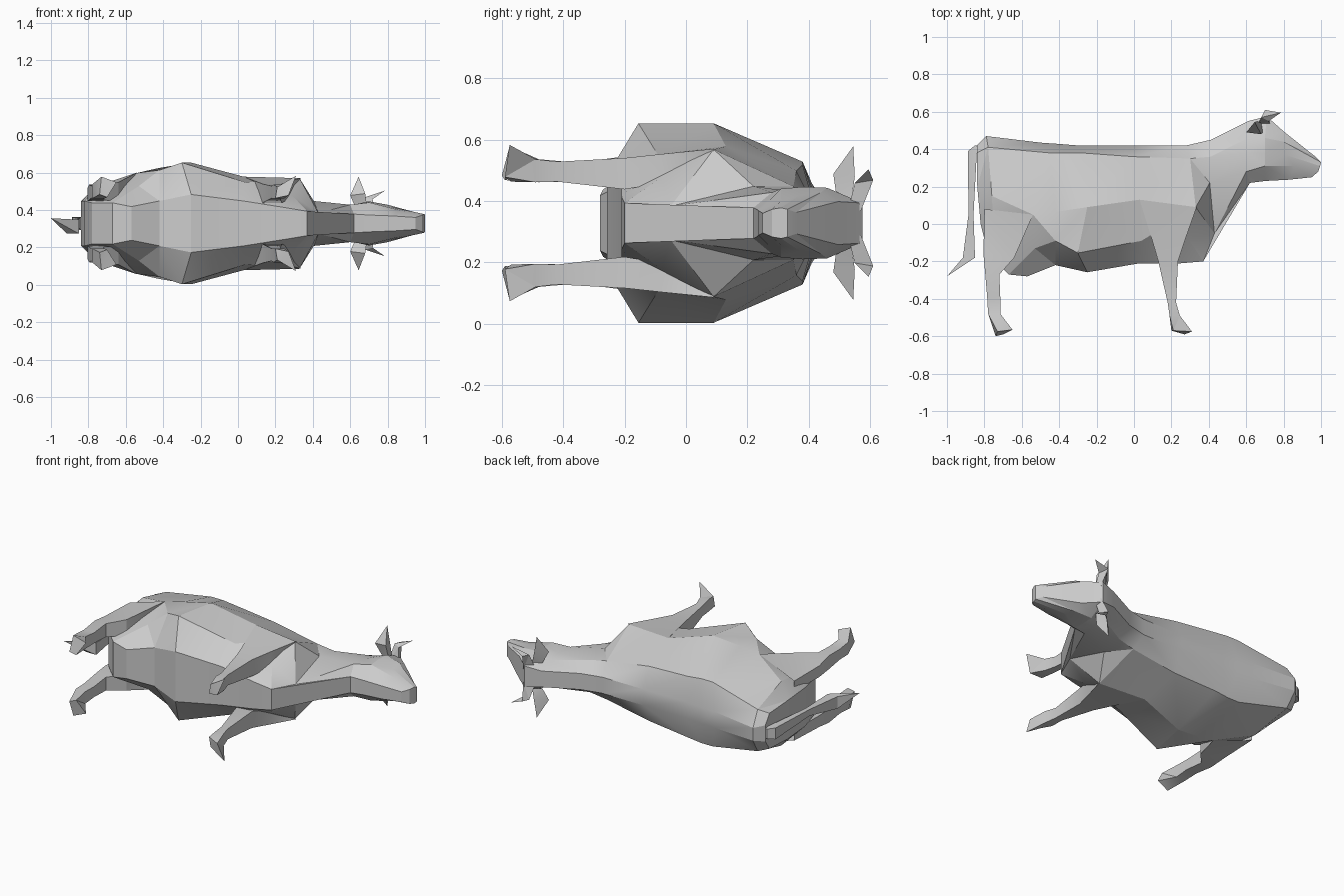
import bpy, bmesh, math

MID = 0.328  # height of the animal's plane of symmetry (it lies on its side)

hide = bpy.data.materials.new("grey_hide")
hide.diffuse_color = (0.6, 0.6, 0.6, 1)


def loft(name, rings, both_sides=False, open_root=False):
    """Skin rings of (x, y, offset from mid-plane); optionally mirror a copy."""
    bm = bmesh.new()
    for side in ((1, -1) if both_sides else (1,)):
        loops = [[bm.verts.new((x, y, MID + side * w)) for x, y, w in r] for r in rings]
        n = len(loops[0])
        for a, b in zip(loops, loops[1:]):
            for i in range(n):
                j = (i + 1) % n
                face = (a[i], a[j], b[j], b[i])
                bm.faces.new(face if side > 0 else face[::-1])
        root = bm.faces.new(loops[0])
        bm.faces.new(loops[-1])
        bmesh.ops.recalc_face_normals(bm, faces=bm.faces[:])
        if open_root:  # the root is buried in the body
            bm.faces.remove(root)
    bmesh.ops.remove_doubles(bm, verts=bm.verts[:], dist=0.0005)
    bmesh.ops.triangulate(bm, faces=bm.faces[:])
    mesh = bpy.data.meshes.new(name)
    bm.to_mesh(mesh)
    bm.free()
    mesh.materials.append(hide)
    ob = bpy.data.objects.new(name, mesh)
    bpy.context.collection.objects.link(ob)
    bpy.ops.object.select_all(action='DESELECT')
    ob.select_set(True)
    bpy.context.view_layer.objects.active = ob
    bpy.ops.object.shade_smooth_by_angle(angle=math.radians(20))
    return ob


def full(half):
    """Close a half section, running from spine to belly, by mirroring it."""
    return half + [(x, y, -w) for x, y, w in reversed(half)]


def box(y, x0, x1, w0, w1):
    """Four-sided limb section at height y."""
    return [(x0, y, w0), (x1, y, w0), (x1, y, w1), (x0, y, w1)]


# Torso sections, rump to neck
torso = [
    [(-.84, .42, .05), (-.84, .38, .11), (-.838, .2, .12), (-.82, 0, .12), (-.78, -.16, .11)],
    [(-.79, .47, .04), (-.78, .41, .13), (-.76, .15, .2), (-.75, -.04, .18), (-.67, -.27, .11)],
    [(-.5, .435, .05), (-.45, .38, .2), (-.54, .05, .27), (-.53, -.13, .2), (-.57, -.28, .09)],
    [(-.4, .428, .05), (-.37, .38, .2), (-.42, .065, .297), (-.42, -.09, .285), (-.42, -.22, .12)],
    [(-.3, .42, .05), (-.28, .38, .19), (-.25, .09, .325), (-.3, -.155, .325), (-.25, -.258, .155)],
    [(0, .42, .05), (0, .36, .17), (.03, .13, .25), (.04, -.09, .22), (.03, -.21, .12)],
    [(.28, .42, .05), (.3, .35, .12), (.33, .09, .24), (.29, -.08, .15), (.25, -.21, .085)],
    [(.41, .45, .05), (.41, .36, .1), (.405, .22, .12), (.43, -.05, .055), (.37, -.2, .065)],
]

# Throat and head sections, through to the muzzle
head = [
    [(.61, .55, .05), (.61, .46, .085), (.61, .38, .098), (.6, .28, .1), (.62, .22, .05)],
    [(.71, .575, .065), (.7, .46, .115), (.7, .38, .118), (.7, .31, .112), (.7, .23, .045)],
    [(.8, .495, .07), (.8, .44, .1), (.81, .37, .09), (.86, .31, .072), (.83, .237, .04)],
    [(.97, .36, .035), (1, .33, .045), (.995, .31, .05), (.985, .28, .045), (.95, .25, .032)],
]
loft("body_and_head", [full(r) for r in torso + head])

# Front legs: shoulder wedge, knee, hoof
loft("front_legs", [
    [(.05, .13, .2), (.32, .09, .19), (.335, .09, .242), (.03, .13, .25)],
    box(-.08, .095, .275, .13, .225),
    box(-.2, .13, .235, .11, .212),
    box(-.42, .18, .225, .135, .2),
    box(-.49, .19, .245, .133, .208),
    [(.2, -.57, .135), (.27, -.59, .15), (.31, -.575, .255), (.21, -.57, .195)],
], True, True)

# Hind legs: thigh, hock, hoof
loft("hind_legs", [
    [(-.8, .08, .12), (-.56, .05, .18), (-.54, .05, .272), (-.8, .08, .185)],
    [(-.805, -.16, .12), (-.64, -.18, .12), (-.64, -.18, .22), (-.805, -.16, .19)],
    box(-.27, -.795, -.72, .125, .208),
    box(-.39, -.785, -.715, .135, .2),
    box(-.48, -.78, -.715, .133, .208),
    [(-.74, -.6, .155), (-.7, -.59, .14), (-.65, -.565, .22), (-.73, -.575, .25)],
], True, True)

# Tail with a tuft
loft("tail", [
    box(.42, -.85, -.82, -.03, .03),
    box(.39, -.888, -.84, -.035, .035),
    box(.05, -.885, -.858, -.02, .02),
    box(-.18, -.915, -.85, -.055, .02),
    [(-1, -.28, .028)] * 4,
])

# Ears: flared leaf sticking out sideways
loft("ears", [
    [(.63, .51, .08), (.68, .54, .08), (.69, .49, .09)],
    [(.6, .49, .15), (.66, .55, .15), (.68, .48, .16)],
    [(.645, .545, .25)] * 3,
], True, True)

# Horns: out from the poll, then forward
loft("horns", [
    [(.66, .53, .04), (.72, .57, .04), (.73, .53, .05)],
    [(.68, .57, .14), (.7, .61, .14), (.72, .55, .13)],
    [(.785, .595, .175)] * 3,
], True, True)
